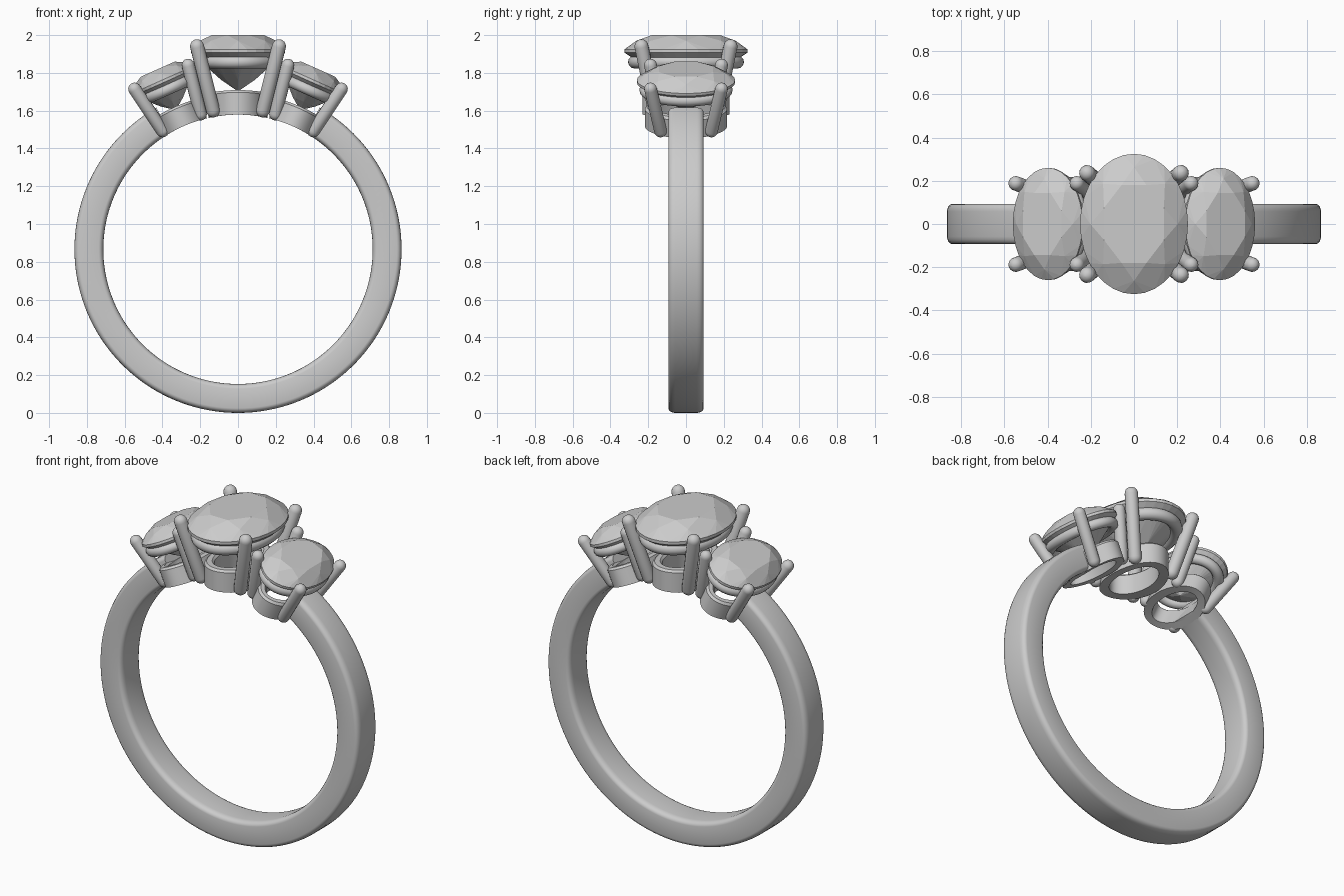
import bpy, bmesh
from math import sin, cos, pi, radians, sqrt
from mathutils import Vector, Matrix

if "Cube" in bpy.data.objects:
    bpy.data.objects.remove(bpy.data.objects["Cube"])

C = 0.866            # height of the ring centre
R_OUT, R_IN = 0.866, 0.713
TILT = 24            # side settings are turned about the ring centre


def make(name, verts, faces, mat=None, smooth=True):
    me = bpy.data.meshes.new(name)
    me.from_pydata([tuple(v) for v in verts], [], faces)
    ob = bpy.data.objects.new(name, me)
    bpy.context.collection.objects.link(ob)
    bm = bmesh.new()
    bm.from_mesh(me)
    bmesh.ops.recalc_face_normals(bm, faces=bm.faces)
    bm.to_mesh(me)
    bm.free()
    if mat:
        me.transform(mat)
    if smooth:
        bpy.ops.object.select_all(action='DESELECT')
        ob.select_set(True)
        bpy.context.view_layer.objects.active = ob
        bpy.ops.object.shade_smooth_by_angle(angle=radians(40))
    return ob


def sweep(rows, closed):
    """Skin a list of equal closed loops; cap the ends when open."""
    n, m = len(rows[0]), len(rows)
    faces = [(i * n + j, i * n + (j + 1) % n,
              (i + 1) % m * n + (j + 1) % n, (i + 1) % m * n + j)
             for i in range(m if closed else m - 1) for j in range(n)]
    if not closed:
        faces += [tuple(range(n)), tuple(range((m - 1) * n, m * n))]
    return [v for r in rows for v in r], faces


def band():
    # rounded rectangle section swept along an open arc
    bev_y, bev_r, prof = 0.035, 0.025, []
    mid, hr, hy = (R_OUT + R_IN) / 2, (R_OUT - R_IN) / 2, 0.093
    for q, (sy, sr) in enumerate([(1, 1), (-1, 1), (-1, -1), (1, -1)]):
        for k in range(5):
            a = (q + k / 4) * pi / 2
            prof.append((sy * (hy - bev_y) + bev_y * cos(a),
                         mid + sr * (hr - bev_r) + bev_r * sin(a)))
    rows, a0, n = [], radians(30), 120
    for i in range(n + 1):
        a = a0 + (2 * pi - 2 * a0) * i / n
        rows.append([(r * sin(a), y, C + r * cos(a)) for y, r in prof])
    make("band", *sweep(rows, False))


def stone(name, mat, a, b, zg, crown, pav, girdle):
    # oval brilliant cut: table, stars, kites, girdle and pavilion facets
    def p(ang, s, z):
        return (a * s * cos(ang), b * s * sin(ang), z)
    st = pi / 4
    V = [p((i + .5) * st, 0.60, zg + crown) for i in range(8)]            # 0 table
    V += [p(i * st, 0.81, zg + crown * 0.6) for i in range(8)]            # 8 crown
    V += [p(i * pi / 16, 1, zg) for i in range(32)]                       # 16 girdle top
    V += [p(i * pi / 16, 1, zg - girdle) for i in range(32)]              # 48 girdle base
    V += [p(i * st, 0.36, zg - girdle - pav * 0.70) for i in range(8)]    # 80 pavilion
    V.append((0, 0, zg - girdle - pav))                                   # 88 culet
    F = [tuple(range(8))]
    for i in range(8):
        j, g = (i + 1) % 8, lambda k: (4 * i + k) % 32
        F.append(((i - 1) % 8, i, 8 + i))
        F.append((i, 8 + i, 16 + g(2), 8 + j))
        for k in (0, 1):
            F.append((8 + i, 16 + g(k), 16 + g(k + 1)))
            F.append((8 + j, 16 + g(k + 2), 16 + g(k + 3)))
            F.append((80 + i, 48 + g(k), 48 + g(k + 1)))
            F.append((80 + j, 48 + g(k + 2), 48 + g(k + 3)))
        F.append((80 + i, 48 + g(2), 80 + j))
        F.append((80 + i, 80 + j, 88))
        for k in range(4):
            F.append((16 + g(k), 16 + g(k + 1), 48 + g(k + 1), 48 + g(k)))
    make(name, V, F, mat, smooth=False)


def rail(name, mat, a, b, z, t):
    # oval gallery wire under the girdle
    rows = []
    for i in range(64):
        u = 2 * pi * i / 64
        c = Vector((a * cos(u), b * sin(u), z))
        n = Vector((cos(u) / a, sin(u) / b, 0)).normalized()
        rows.append([c + n * t * cos(v * pi / 6) + Vector((0, 0, t * sin(v * pi / 6)))
                     for v in range(12)])
    make(name, *sweep(rows, True), mat)


def seat(name, mat, a, b, wall, r_top):
    # oval collar whose ends follow the finger circle
    rows = []
    for i in range(64):
        u = 2 * pi * i / 64
        loop = []
        for d, r in ((0, R_IN), (0, r_top - .012), (.012, r_top),
                     (wall - .012, r_top), (wall, r_top - .012), (wall, R_IN)):
            x, y = (a - d) * cos(u), (b - d) * sin(u)
            loop.append((x, y, sqrt(r * r - x * x)))
        rows.append(loop)
    make(name, *sweep(rows, True), mat)


def prong(name, mat, p0, p1, t):
    # straight wire with domed ends
    p0, p1 = Vector(p0), Vector(p1)
    d = p1 - p0
    L, q = d.length, d.to_track_quat('Z', 'Y')
    prof = [(t * sin(k * pi / 10 + .02), -t * cos(k * pi / 10 + .02)) for k in range(6)]
    prof += [(t * cos(k * pi / 10 - .02), L + t * sin(k * pi / 10 - .02)) for k in range(6)]
    rows = [[p0 + q @ Vector((r * cos(v * pi / 8), r * sin(v * pi / 8), z))
             for v in range(16)] for r, z in prof]
    make(name, *sweep(rows, False), mat)


def prongs(name, mat, low, high, t):
    for sx in (-1, 1):
        for sy in (-1, 1):
            s = Vector((sx, sy, 1))
            prong(f"{name}_{'left' if sx < 0 else 'right'}_{'front' if sy < 0 else 'back'}",
                  mat, Vector(low) * s, Vector(high) * s, t)


band()

# centre setting
M = Matrix.Translation((0, 0, C))
stone("centre_stone", M, 0.25, 0.325, 1.059, 0.075, 0.205, 0.018)
rail("centre_rail", M, 0.195, 0.272, 0.992, 0.035)
seat("centre_seat", M, 0.155, 0.23, 0.055, 0.843)
prongs("centre_prong", M, (0.132, 0.165, 0.735), (0.217, 0.236, 1.075), 0.037)

# matching tilted side settings
for side, ang in (("left", -TILT), ("right", TILT)):
    M = Matrix.Translation((0, 0, C)) @ Matrix.Rotation(radians(ang), 4, 'Y')
    stone(side + "_stone", M, 0.177, 0.26, 0.982, 0.062, 0.16, 0.015)
    rail(side + "_rail", M, 0.145, 0.217, 0.925, 0.03)
    seat(side + "_seat", M, 0.132, 0.218, 0.048, 0.825)
    prongs(side + "_prong", M, (0.11, 0.135, 0.735), (0.155, 0.188, 0.998), 0.034)
